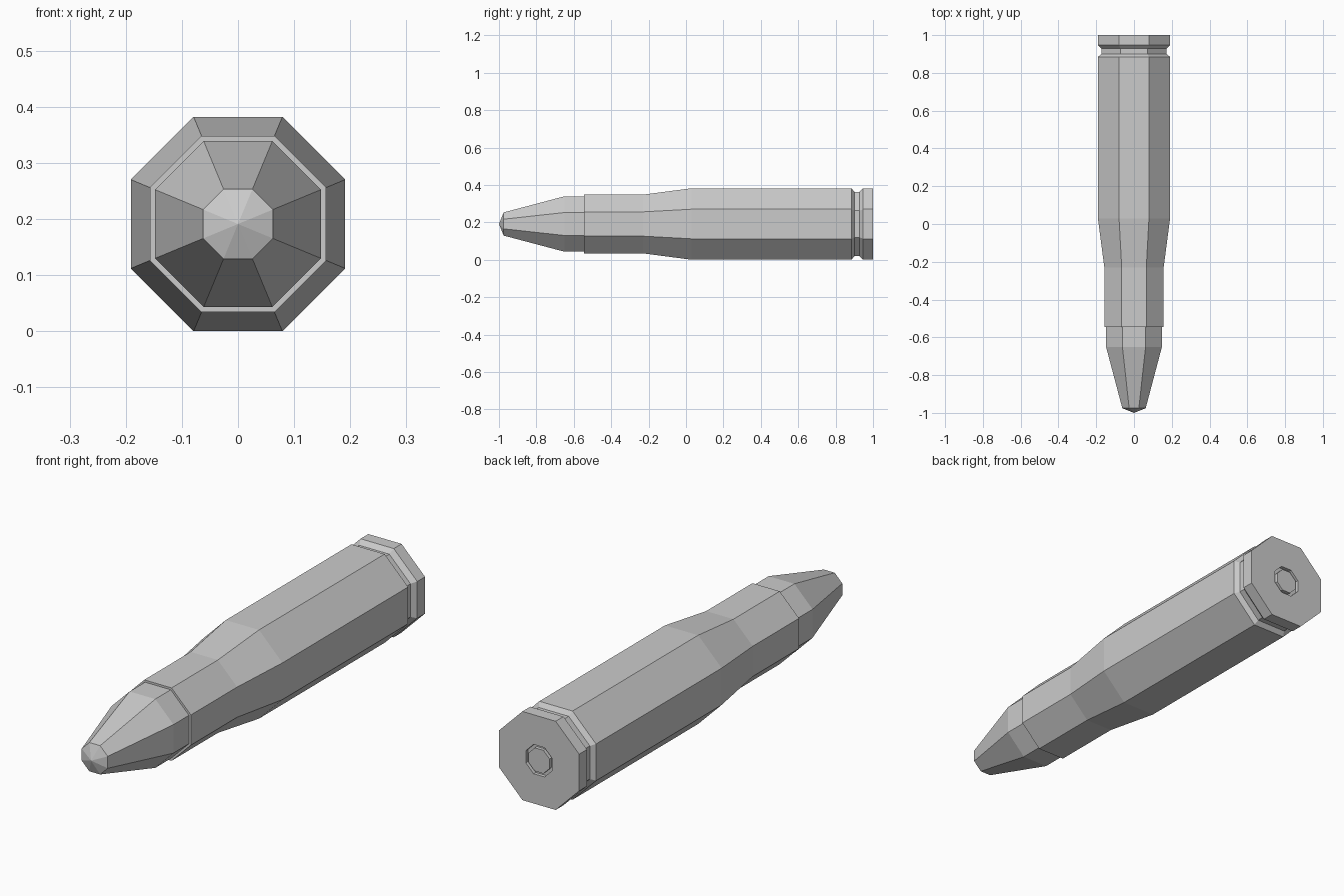
import bpy, bmesh, math

SIDES = 8
AXIS_Z = 0.191
FLAT = 1 / math.cos(math.pi / SIDES)  # flat-to-centre distance -> corner radius

if "Cube" in bpy.data.objects:
    bpy.data.objects.remove(bpy.data.objects["Cube"], do_unlink=True)

grey = bpy.data.materials.new("plain_grey")
grey.use_nodes = True
grey.diffuse_color = (0.6, 0.6, 0.6, 1)
grey.node_tree.nodes["Principled BSDF"].inputs["Base Color"].default_value = (0.6, 0.6, 0.6, 1)


def turned_part(name, profile):
    """Turn (y, flat distance) points around the long axis; zero closes to a point."""
    bm = bmesh.new()
    rings = []
    for y, dist in profile:
        if dist == 0:
            rings.append([bm.verts.new((0, y, AXIS_Z))] * SIDES)
            continue
        ring = []
        for i in range(SIDES):
            a = (i + 0.5) * math.tau / SIDES
            r = dist * FLAT
            ring.append(bm.verts.new((r * math.cos(a), y, AXIS_Z + r * math.sin(a))))
        rings.append(ring)
    for low, high in zip(rings, rings[1:]):
        for i in range(SIDES):
            j = (i + 1) % SIDES
            corners = dict.fromkeys((low[i], low[j], high[j], high[i]))
            bm.faces.new(list(corners))
    # Flat cap on any open end
    for ring in (rings[0], rings[-1]):
        if ring[0] is not ring[1]:
            bm.faces.new(ring)
    bmesh.ops.recalc_face_normals(bm, faces=bm.faces)
    mesh = bpy.data.meshes.new(name)
    bm.to_mesh(mesh)
    bm.free()
    mesh.materials.append(grey)
    obj = bpy.data.objects.new(name, mesh)
    bpy.context.collection.objects.link(obj)
    return obj


# Pointed nose, seated in the mouth of the case
turned_part("nose", [(-1, 0), (-0.975, 0.062), (-0.65, 0.148), (-0.53, 0.148)])

# Necked case with an extractor groove, a rim and a ring cut into its base
turned_part("case", [
    (-0.545, 0.157), (-0.23, 0.157), (0.03, 0.191),      # neck and shoulder
    (0.885, 0.191), (0.9, 0.172), (0.928, 0.172),        # body and groove
    (0.947, 0.191), (1, 0.191),                          # rim
    (1, 0.063), (0.985, 0.063), (0.985, 0.05), (1, 0.05),  # base ring
])
